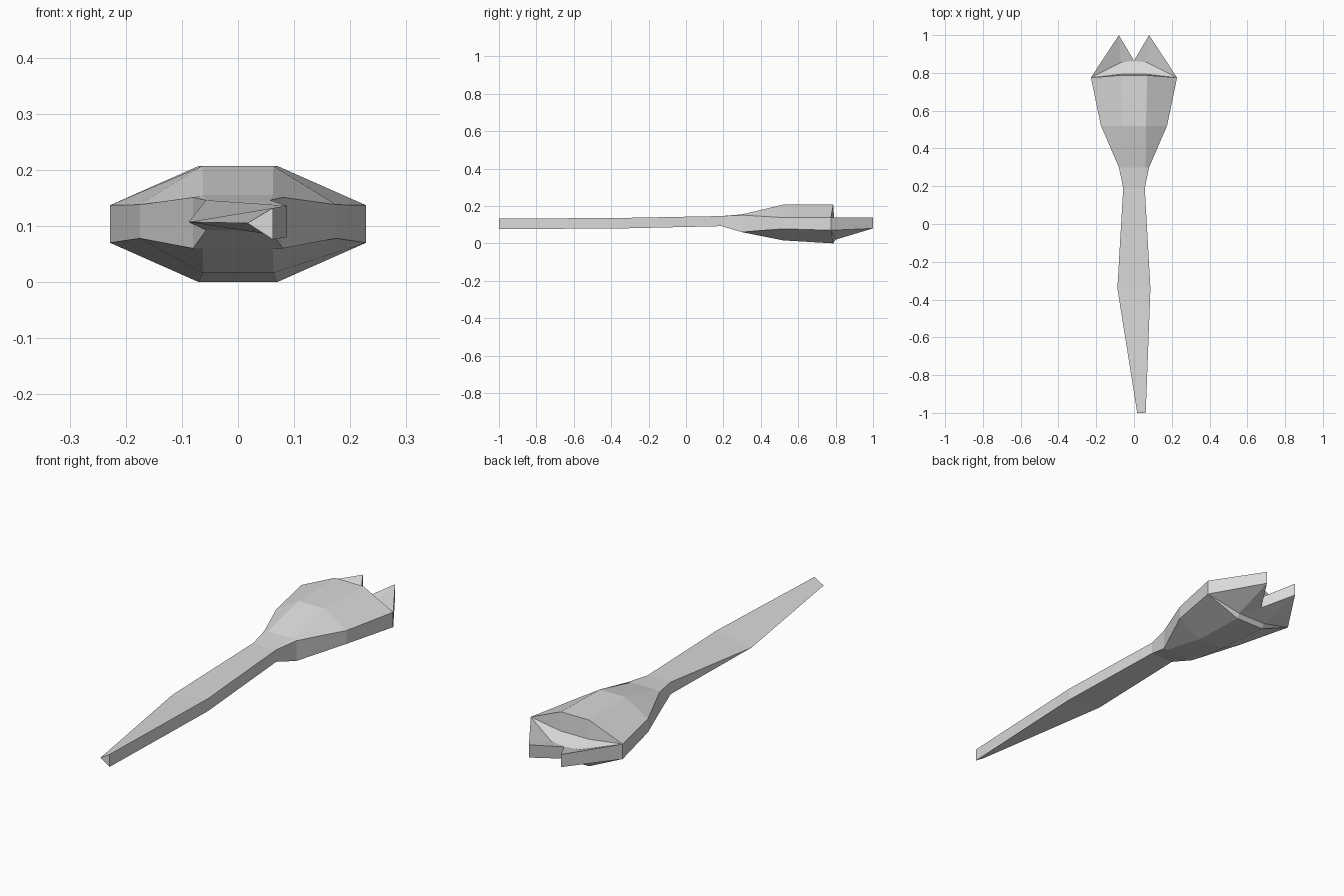
import bpy
import bmesh

cube = bpy.data.objects.get("Cube")
if cube:
    bpy.data.objects.remove(cube, do_unlink=True)

grey = bpy.data.materials.new("light_grey")
grey.use_nodes = True
colour = (0.7, 0.7, 0.7, 1.0)
grey.diffuse_color = colour
grey.node_tree.nodes["Principled BSDF"].inputs["Base Color"].default_value = colour

bm = bmesh.new()


def point(x, y, z):
    return bm.verts.new((x, y, z))


def pair(x, y, z):
    """Mirrored points, right side (+x) first."""
    return point(x, y, z), point(-x, y, z)


def face(*corners):
    bm.faces.new(corners)


def bridge(first, second):
    for i in range(len(first)):
        j = (i + 1) % len(first)
        face(first[i], first[j], second[j], second[i])


def body_ring(y, width, low, high, ridge, bottom, top, ridge_shift=0.0):
    """Octagonal section, running round from the lower right edge."""
    side_low, side_high = pair(width, y, low), pair(width, y, high)
    upper = pair(ridge, y + ridge_shift, top)
    lower = pair(ridge, y + ridge_shift, bottom)
    return [side_low[0], side_high[0], upper[0], upper[1],
            side_high[1], side_low[1], lower[1], lower[0]]


def handle_ring(y, left, left_z, right, low, high):
    """Wedge section: wall on one side, sharp edge on the other."""
    edge = (left, y, left_z)
    bottom, top = (right, y, low), (right, y, high)
    return [point(*p) for p in (bottom, top, top, edge, edge, edge, edge, bottom)]


# Handle and swelling body, lofted from end to end
rings = [
    handle_ring(-1.0, 0.017, 0.105, 0.062, 0.076, 0.132),
    handle_ring(-0.34, -0.088, 0.107, 0.087, 0.08, 0.136),
    body_ring(0.19, 0.057, 0.092, 0.146, 0.057, 0.092, 0.146),
    body_ring(0.30, 0.08, 0.06, 0.151, 0.062, 0.06, 0.155),
    body_ring(0.52, 0.175, 0.078, 0.138, 0.063, 0.016, 0.207),
    body_ring(0.775, 0.228, 0.07, 0.137, 0.07, 0.0, 0.207, 0.012),
]
for first, second in zip(rings, rings[1:]):
    bridge(first, second)
face(*rings[0])

low_r, high_r, top_r, top_l, high_l, low_l, bottom_l, bottom_r = rings[-1]

# Forked end: points of the prongs, the notch and the steps below the rim
tip_high, tip_low = pair(0.08, 1.0, 0.137), pair(0.08, 1.0, 0.08)
notch_high, notch_low = point(0, 0.865, 0.098), point(0, 0.865, 0.045)
step = pair(0.07, 0.793, 0.124)
shelf = pair(0.07, 0.855, 0.10)
under = pair(0.07, 0.80, 0.02)

# Rim wall, sloping shelf and underside between the prongs
face(top_r, top_l, step[1], step[0])
face(step[0], step[1], shelf[1], shelf[0])
face(shelf[0], shelf[1], notch_high)
face(bottom_r, bottom_l, under[1], under[0])
face(under[0], under[1], notch_low)

# Left and right prongs
sides = ((high_r, low_r, top_r, bottom_r), (high_l, low_l, top_l, bottom_l))
for i, (high, low, top, bottom) in enumerate(sides):
    face(high, top, step[i])
    face(high, step[i], shelf[i])
    face(high, shelf[i], tip_high[i])
    face(shelf[i], notch_high, tip_high[i])
    face(low, bottom, under[i])
    face(low, under[i], tip_low[i])
    face(under[i], notch_low, tip_low[i])
    face(low, high, tip_high[i], tip_low[i])
    face(tip_low[i], tip_high[i], notch_high, notch_low)

bmesh.ops.remove_doubles(bm, verts=bm.verts[:], dist=0.0001)
bmesh.ops.recalc_face_normals(bm, faces=bm.faces[:])
mesh = bpy.data.meshes.new("forked_body")
bm.to_mesh(mesh)
bm.free()
mesh.materials.append(grey)
body = bpy.data.objects.new("forked_body", mesh)
bpy.context.collection.objects.link(body)
